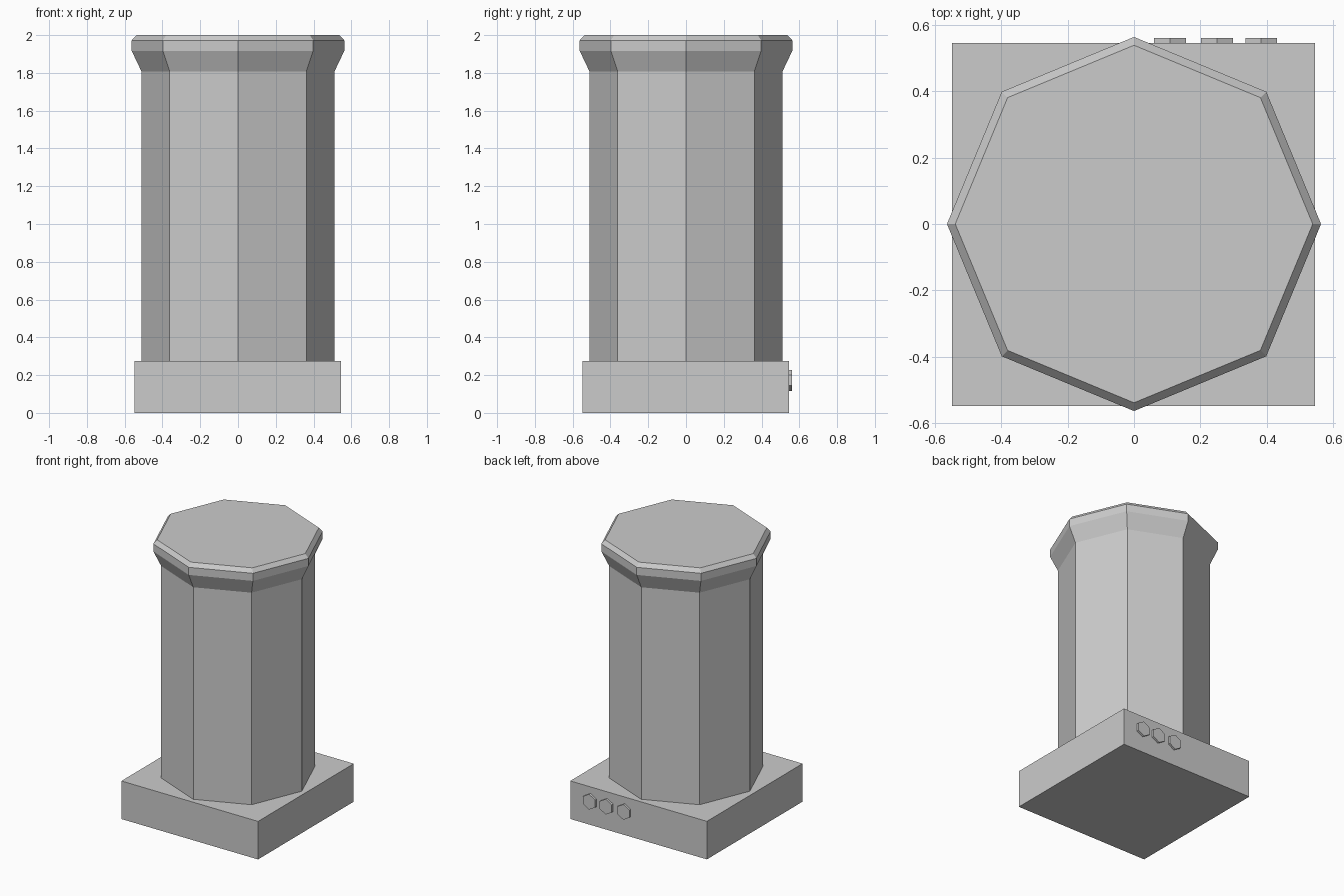
import bpy, bmesh
from math import pi, sin, cos

if "Cube" in bpy.data.objects:
    bpy.data.objects.remove(bpy.data.objects["Cube"])


def finish(bm, name):
    bmesh.ops.recalc_face_normals(bm, faces=bm.faces)
    mesh = bpy.data.meshes.new(name)
    bm.to_mesh(mesh)
    bm.free()
    obj = bpy.data.objects.new(name, mesh)
    bpy.context.collection.objects.link(obj)
    return obj


def lathe(name, profile, sides, start=0.0):
    """Closed flat-sided solid from (radius, height) rings."""
    bm = bmesh.new()
    rings = [[bm.verts.new((r * cos(start + 2 * pi * i / sides),
                            r * sin(start + 2 * pi * i / sides), z))
              for i in range(sides)] for r, z in profile]
    for low, high in zip(rings, rings[1:]):
        for i in range(sides):
            j = (i + 1) % sides
            bm.faces.new((low[i], low[j], high[j], high[i]))
    bm.faces.new(rings[0][::-1])
    bm.faces.new(rings[-1])
    return finish(bm, name)


# Square base block
bm = bmesh.new()
bmesh.ops.create_cube(bm, size=1.0)
bmesh.ops.scale(bm, vec=(1.093, 1.093, 0.275), verts=bm.verts)
bmesh.ops.translate(bm, vec=(-0.002, -0.002, 0.1375), verts=bm.verts)
finish(bm, "base")

# Octagonal column with flared, bevelled cap
lathe("column", [(0.511, 0.275), (0.511, 1.808), (0.563, 1.917),
                 (0.563, 1.972), (0.538, 2.0)], 8)

# Row of three hexagonal bolts on the back of the base
for n, x in enumerate((0.109, 0.25, 0.383)):
    bolt = lathe(f"bolt_{n + 1}", [(0.0555, 0.0), (0.0555, 0.02)], 6, pi / 2)
    bolt.location = (x, 0.54, 0.172)
    bolt.rotation_euler = (-pi / 2, 0, 0)
